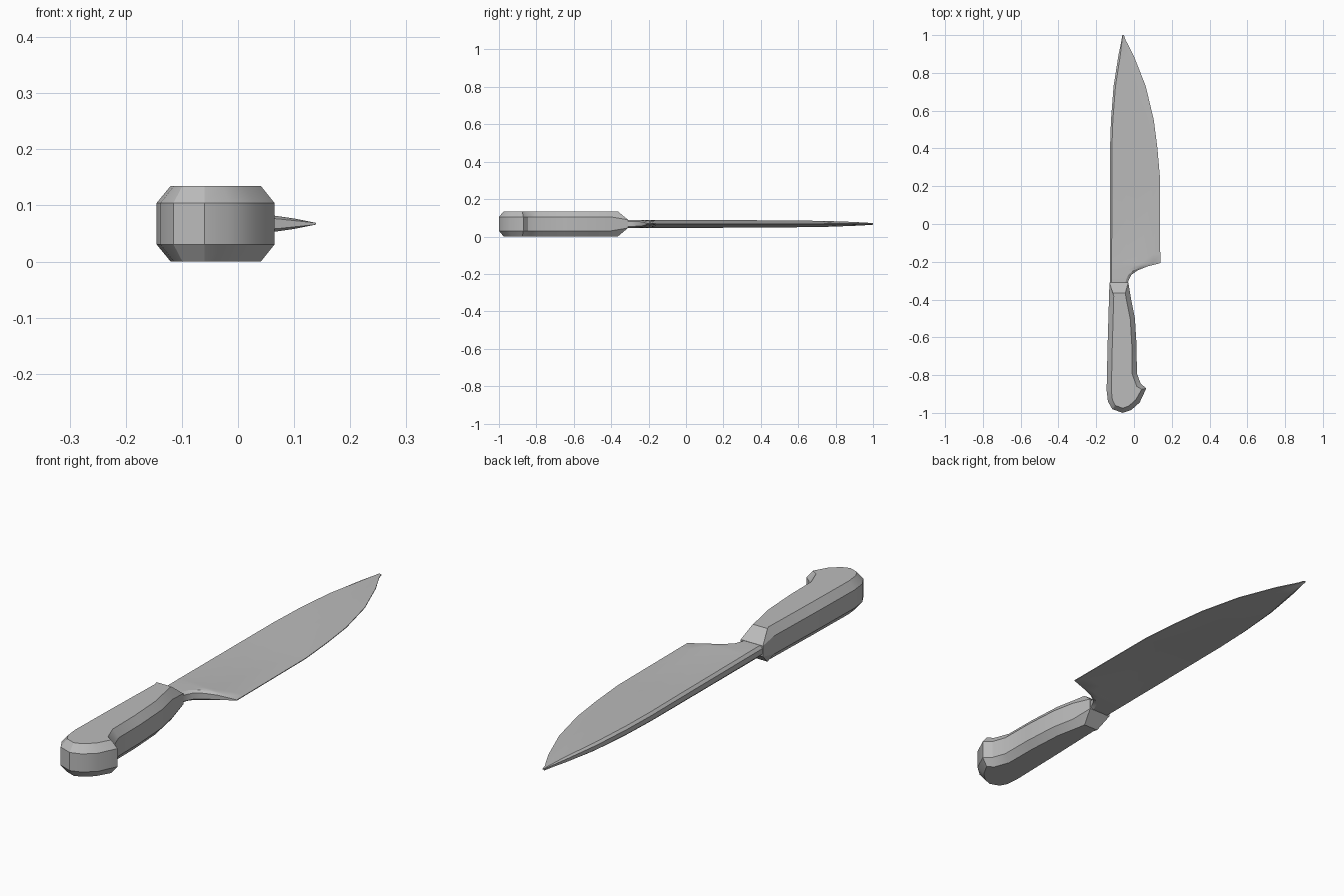
import bpy, bmesh
from mathutils import Vector

cube = bpy.data.objects.get("Cube")
if cube:
    bpy.data.objects.remove(cube)

MID = 0.0675  # height of the knife's centre plane

steel = bpy.data.materials.new("plain grey")
steel.use_nodes = True
GREY = (0.5, 0.5, 0.5, 1)
steel.diffuse_color = GREY
steel.node_tree.nodes["Principled BSDF"].inputs["Base Color"].default_value = GREY


def skin(name, rings):
    """Join closed rings of points with quads and cap both ends."""
    bm = bmesh.new()
    loops = [[bm.verts.new(p) for p in ring] for ring in rings]
    n = len(loops[0])
    for a, b in zip(loops, loops[1:]):
        for i in range(n):
            j = (i + 1) % n
            bm.faces.new((a[i], a[j], b[j], b[i]))
    bm.faces.new(loops[0])
    bm.faces.new(loops[-1])
    bmesh.ops.recalc_face_normals(bm, faces=bm.faces)
    mesh = bpy.data.meshes.new(name)
    bm.to_mesh(mesh)
    bm.free()
    mesh.materials.append(steel)
    obj = bpy.data.objects.new(name, mesh)
    bpy.context.collection.objects.link(obj)
    bpy.ops.object.select_all(action='DESELECT')
    obj.select_set(True)
    bpy.context.view_layer.objects.active = obj
    bpy.ops.object.shade_smooth_by_angle(angle=0.5)
    return obj


# Handle: outline with chamfered rims, front end ramped down to the blade
outline = [Vector(p) for p in (
    (-.13, -.31), (-.132, -.38), (-.14, -.65), (-.145, -.88), (-.138, -.94),
    (-.115, -.98), (-.06, -1), (-.015, -.985), (.03, -.945), (.065, -.87),
    (.035, -.845), (.015, -.79), (.014, -.65), (.005, -.5), (-.015, -.4), (-.03, -.31))]


def inset(i, d):
    p, q = outline[i], outline[(i + 1) % len(outline)]
    u, v = (p - outline[i - 1]).normalized(), (q - p).normalized()
    normal = Vector((-u.y - v.y, u.x + v.x)).normalized()
    return p + normal * d


def is_front(p):
    return p.y > -.34


side_low, side_high, rim_low, rim_high = [], [], [], []
for i, p in enumerate(outline):
    half = .022 if is_front(p) else .037
    rim = inset(i, .025)
    if is_front(p):
        rim.y = -.365
    side_low.append((p.x, p.y, MID - half))
    side_high.append((p.x, p.y, MID + half))
    rim_low.append((rim.x, rim.y, 0))
    rim_high.append((rim.x, rim.y, 2 * MID))
skin("handle", [rim_low, side_low, side_high, rim_high])


# Blade: lens sections (y, spine x, edge x, half thickness, fullness)
HEEL = .27
sections = [
    (-.345, -.128, -.035, .02, 3.5), (-.3, -.128, -.03, .022, 3.5),
    (-.27, -.128, -.015, .022, 3.5), (-.245, -.128, .02, .022, 3.5),
    (-.225, -.128, .07, .022, 3.5), (-.207, -.128, .139, .022, 3.5),
    (-.16, -.128, .139, .022, 1.2), (.24, -.127, .138, .021, 1.1),
    (.4, -.127, .124, .02, 1.1), (.55, -.122, .105, .019, 1.1),
    (.73, -.108, .062, .017, 1.1), (.89, -.083, -.001, .012, 1.1),
    (.975, -.066, -.045, .007, 1.1), (1, -.062, -.053, .005, 1.1)]


def blade_ring(y, spine, edge, half, fullness):
    notch = y < -.21
    width = HEEL if notch else edge - spine
    chamfer = min(.01, (edge - spine) * .15)
    top = [(spine, half * .5)]
    for t in (0, .3, .6, .85, 1):
        x = spine + chamfer + (edge - spine - chamfer) * t
        h = half * (1 - ((x - spine) / width) ** fullness)
        top.append((x, max(h, .0015)))
    if notch:  # soften the blunt lip of the finger notch
        top[-1] = (top[-1][0], top[-1][1] * .6)
    return ([(x, y, MID + h) for x, h in top]
            + [(x, y, MID - h) for x, h in reversed(top)])


skin("blade", [blade_ring(*s) for s in sections])
